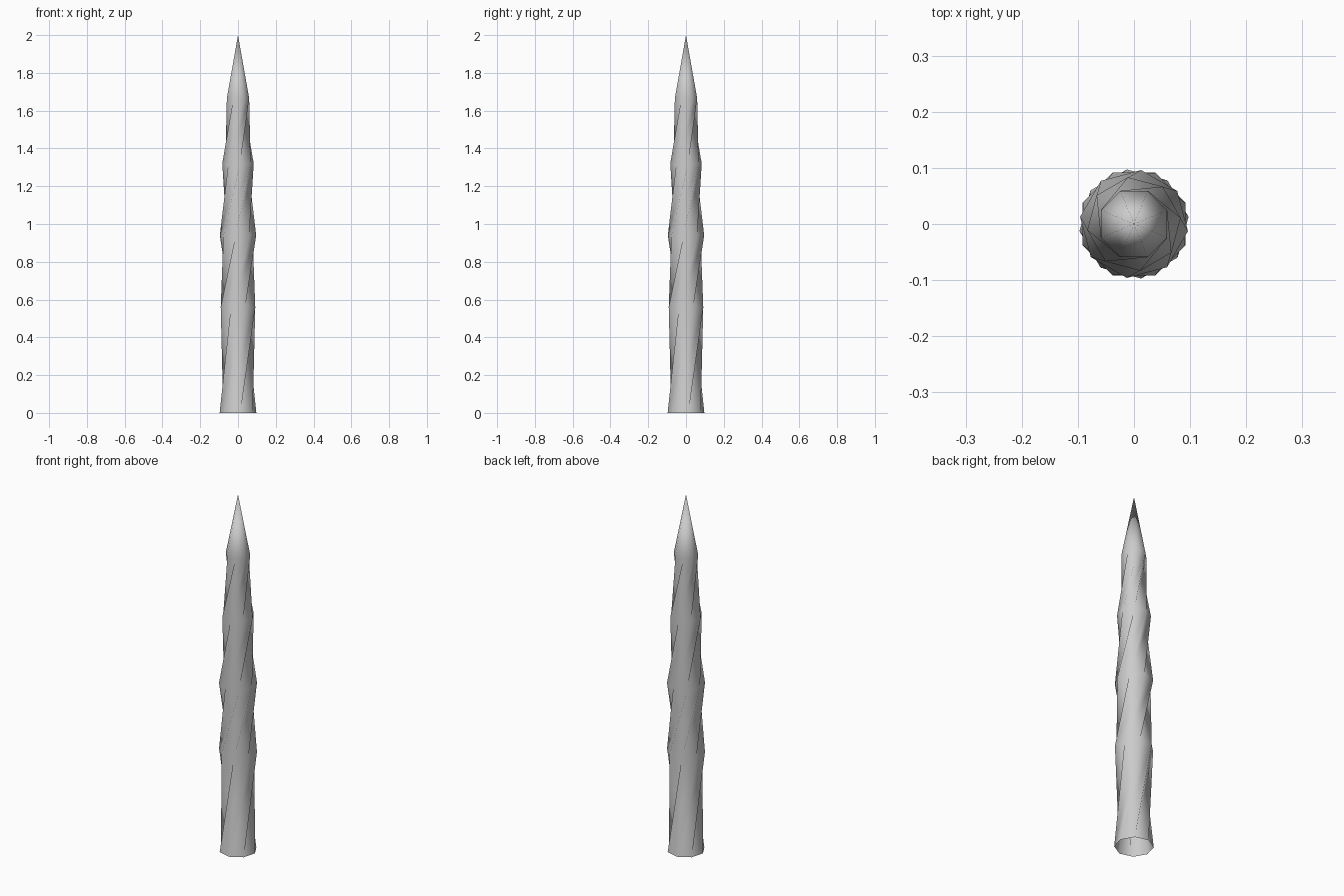
import bpy, bmesh, math

if "Cube" in bpy.data.objects:
    bpy.data.objects.remove(bpy.data.objects["Cube"])

SIDES = 8
TWIST = math.radians(60)      # turn from one ring to the next
START = math.radians(7.5)
RINGS = [(0.0, 0.098), (0.56, 0.099), (0.94, 0.097), (1.32, 0.084), (1.665, 0.064)]

bm = bmesh.new()

# Octagonal rings, each turned further around the axis
rings = []
for i, (z, r) in enumerate(RINGS):
    angles = [START + i * TWIST + j * math.tau / SIDES for j in range(SIDES)]
    rings.append([bm.verts.new((r * math.cos(a), r * math.sin(a), z)) for a in angles])

# Twisted walls with spiral ridges and valleys, open at the bottom
for low, high in zip(rings, rings[1:]):
    for j in range(SIDES):
        k = (j + 1) % SIDES
        bm.faces.new((low[j], low[k], high[k]))
        bm.faces.new((low[j], high[k], high[j]))

# Pointed tip
tip = bm.verts.new((0, 0, 2.0))
for j in range(SIDES):
    bm.faces.new((rings[-1][j], rings[-1][(j + 1) % SIDES], tip))

for f in bm.faces:
    f.smooth = True
mesh = bpy.data.meshes.new("twisted_spike")
bm.to_mesh(mesh)
bm.free()
spike = bpy.data.objects.new("twisted_spike", mesh)
bpy.context.collection.objects.link(spike)
